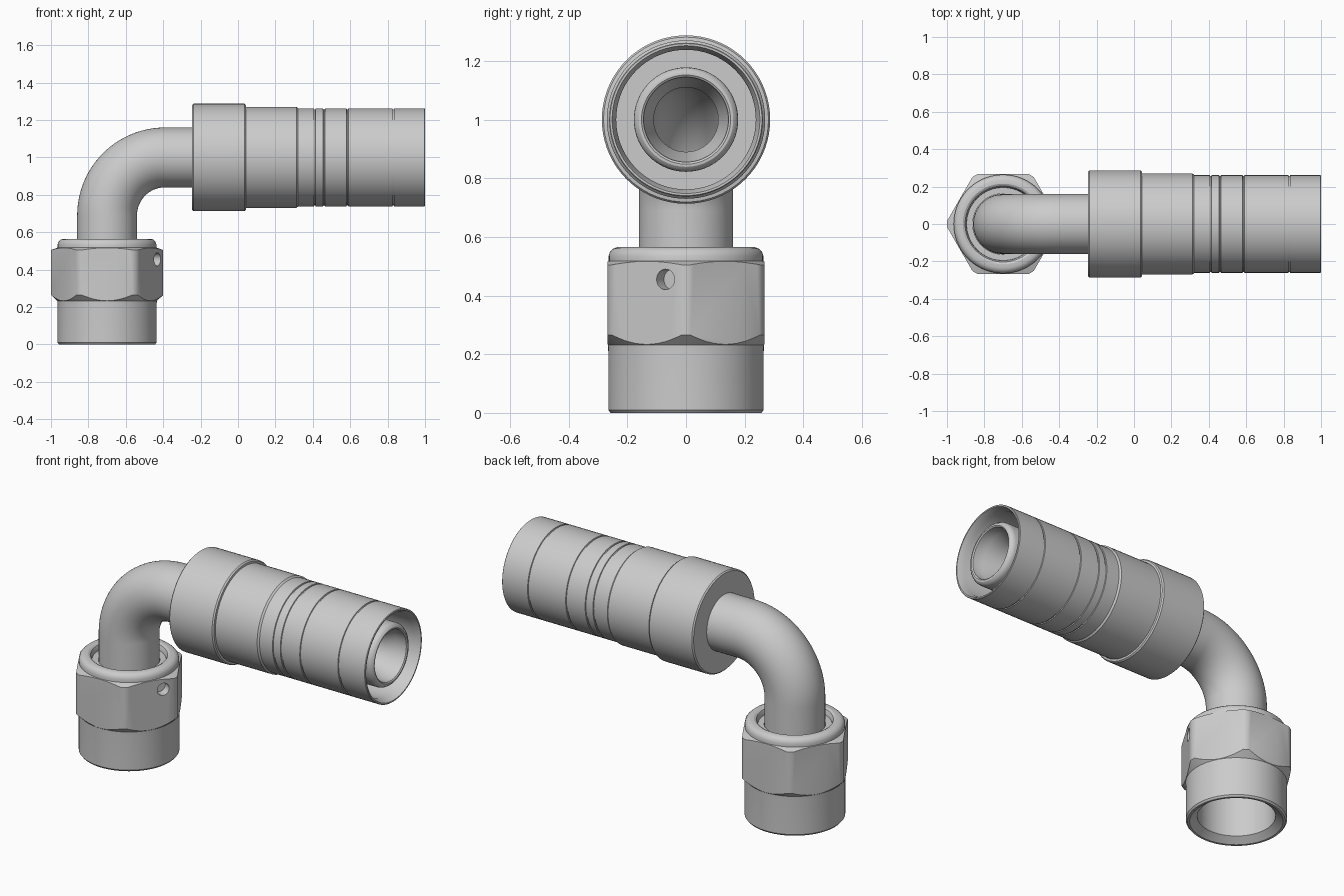
import bpy, bmesh, math
from mathutils import Vector

if "Cube" in bpy.data.objects:
    bpy.data.objects.remove(bpy.data.objects["Cube"])

NUT_X, AXIS_Z = -0.70, 1.0


def ring_solid(name, rings, segs=72):
    """Closed tube solid from (centre, direction, radius) rings; last joins first."""
    bm = bmesh.new()
    loops = []
    for c, d, r in rings:
        e1, e2 = Vector((d[2], 0, -d[0])), Vector((0, 1, 0))
        loops.append([bm.verts.new(Vector(c) + r * (math.cos(a) * e1 + math.sin(a) * e2))
                      for a in (2 * math.pi * i / segs for i in range(segs))])
    for k, a in enumerate(loops):
        b = loops[(k + 1) % len(loops)]
        for i in range(segs):
            j = (i + 1) % segs
            bm.faces.new((a[i], a[j], b[j], b[i]))
    bmesh.ops.recalc_face_normals(bm, faces=bm.faces)
    return finish(name, bm)


def finish(name, bm):
    me = bpy.data.meshes.new(name)
    bm.to_mesh(me)
    bm.free()
    ob = bpy.data.objects.new(name, me)
    bpy.context.collection.objects.link(ob)
    return ob


def vertical(profile):
    return [((NUT_X, 0, z), (0, 0, 1), r) for z, r in profile]


def horizontal(profile):
    return [((x, 0, AXIS_Z), (1, 0, 0), r) for x, r in profile]


def smooth(ob):
    bpy.ops.object.select_all(action='DESELECT')
    ob.select_set(True)
    bpy.context.view_layer.objects.active = ob
    bpy.ops.object.shade_smooth_by_angle(angle=math.radians(30))


def boolean(ob, cutter, operation):
    m = ob.modifiers.new(operation, 'BOOLEAN')
    m.object, m.operation, m.solver = cutter, operation, 'EXACT'
    bpy.context.view_layer.objects.active = ob
    bpy.ops.object.modifier_apply(modifier=m.name)
    bpy.data.objects.remove(cutter)


# Swivel nut: turned profile clipped by a hexagonal prism
nut = ring_solid("swivel_nut", vertical([
    (0.0, 0.245), (0.0, 0.257), (0.01, 0.265), (0.21, 0.265), (0.232, 0.266),
    (0.265, 0.300), (0.505, 0.300), (0.518, 0.264), (0.535, 0.264), (0.55, 0.259),
    (0.56, 0.248), (0.565, 0.235), (0.565, 0.215), (0.558, 0.203), (0.545, 0.197),
    (0.53, 0.195), (0.53, 0.162), (0.40, 0.162), (0.36, 0.205), (0.03, 0.205)]))
bm = bmesh.new()
ends = [[bm.verts.new((NUT_X + 0.309 * math.cos(i * math.pi / 3),
                       0.309 * math.sin(i * math.pi / 3), z)) for i in range(6)]
        for z in (-0.1, 0.7)]
bm.faces.new(ends[0][::-1])
bm.faces.new(ends[1])
for i in range(6):
    j = (i + 1) % 6
    bm.faces.new((ends[0][i], ends[0][j], ends[1][j], ends[1][i]))
boolean(nut, finish("hex_cutter", bm), 'INTERSECT')

# Small drilled hole in one hex face, near the corner
n = Vector((math.cos(math.radians(-30)), math.sin(math.radians(-30)), 0))
bpy.ops.mesh.primitive_cylinder_add(vertices=32, radius=0.035, depth=0.10,
                                    location=Vector((-0.431, -0.07, 0.455)),
                                    rotation=n.to_track_quat('Z', 'Y').to_euler())
boolean(nut, bpy.context.object, 'DIFFERENCE')
smooth(nut)

# Bent pipe running from the nut seat through the elbow to the hose tail
BEND, R, BORE = 0.31, 0.16, 0.11
path = []
for i in range(25):
    t = math.pi / 2 * i / 24
    path.append(((NUT_X + BEND - BEND * math.cos(t), 0, AXIS_Z - BEND + BEND * math.sin(t)),
                 (math.sin(t), 0, math.cos(t))))
rings = vertical([(0.30, 0.125), (0.30, 0.155), (0.36, 0.195), (0.39, 0.160)])
rings += [(c, d, R) for c, d in path]
rings += horizontal([(-0.02, R), (0.0, 0.178), (0.955, 0.178), (0.967, 0.176),
                     (0.977, 0.170), (0.984, 0.161), (0.985, 0.152),
                     (0.98, 0.145), (0.92, 0.140), (0.86, BORE)])
rings += [(c, d, BORE) for c, d in reversed(path)]
smooth(ring_solid("elbow_pipe", rings))

# Stepped ferrule with shallow grooves and an open hose end
profile = [(-0.245, 0.155), (-0.245, 0.280), (-0.238, 0.287), (0.034, 0.287),
           (0.042, 0.281), (0.044, 0.270), (0.312, 0.270), (0.322, 0.262)]
for g in (0.41, 0.46, 0.585, 0.83):
    profile += [(g - 0.005, 0.262), (g - 0.003, 0.257), (g + 0.003, 0.257), (g + 0.005, 0.262)]
profile += [(0.997, 0.262), (1.0, 0.259), (1.0, 0.252), (0.96, 0.238),
            (0.0, 0.238), (0.0, 0.155)]
smooth(ring_solid("ferrule", horizontal(profile)))
